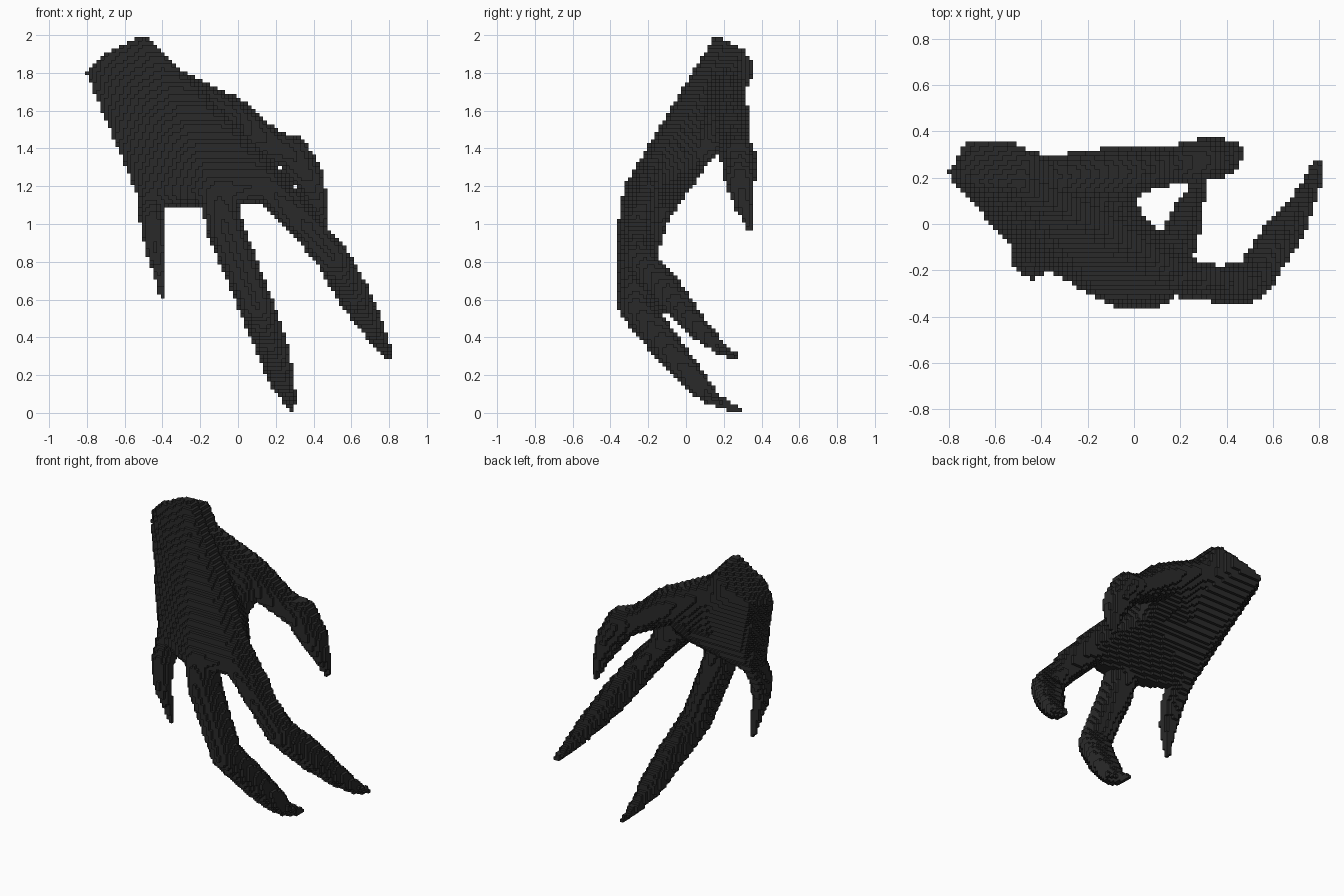
import bpy
import bmesh
from mathutils import Matrix

cube = bpy.data.objects.get("Cube")
if cube:
    bpy.data.objects.remove(cube, do_unlink=True)

COLOUR = (0.023, 0.023, 0.023, 1)
skin = bpy.data.materials.new("charcoal skin")
skin.diffuse_color = COLOUR
skin.use_nodes = True
bsdf = skin.node_tree.nodes["Principled BSDF"]
bsdf.inputs["Base Color"].default_value = COLOUR
bsdf.inputs["Roughness"].default_value = 0.8

hand = bmesh.new()


def hull(balls):
    """Add a closed skin stretched around balls given as (x, y, z, radius)."""
    part = bmesh.new()
    for x, y, z, r in balls:
        bmesh.ops.create_icosphere(part, subdivisions=2, radius=r,
                                   matrix=Matrix.Translation((x, y, z)))
    bmesh.ops.delete(part, geom=part.faces[:], context='FACES_ONLY')
    result = bmesh.ops.convex_hull(part, input=part.verts[:])
    loose = set(result["geom_interior"]) | set(result["geom_unused"])
    bmesh.ops.delete(part, geom=[v for v in loose if isinstance(v, bmesh.types.BMVert)],
                     context='VERTS')
    bmesh.ops.recalc_face_normals(part, faces=part.faces[:])
    mesh = bpy.data.meshes.new("part")
    part.to_mesh(mesh)
    part.free()
    hand.from_mesh(mesh)
    bpy.data.meshes.remove(mesh)


def finger(balls):
    """Add a tapering finger as a chain of hulls."""
    for pair in zip(balls, balls[1:]):
        hull(pair)


# Cut wrist running down to the knuckles and the heel of the hand
wrist = [(-0.785, 0.22, 1.80, 0.02), (-0.72, 0.19, 1.875, 0.02),
         (-0.50, 0.165, 1.98, 0.02), (-0.45, 0.295, 1.91, 0.02),
         (-0.55, 0.345, 1.83, 0.02), (-0.71, 0.34, 1.79, 0.02)]
pinky_knuckle = (-0.46, -0.075, 1.17, 0.075)
middle_knuckle = (-0.11, -0.235, 1.17, 0.10)
index_knuckle = (0.14, -0.22, 1.21, 0.09)
index_ridge = (0.10, -0.16, 1.345, 0.05)
heel = (-0.06, 0.08, 1.37, 0.06)
hull(wrist + [pinky_knuckle, middle_knuckle, index_knuckle, index_ridge, heel,
              (-0.49, 0.05, 1.34, 0.07), (-0.38, 0.08, 1.38, 0.07)])

# Fleshy base of the thumb
thumb_root = (-0.05, 0.225, 1.57, 0.115)
hull([(-0.42, 0.20, 1.77, 0.09), thumb_root, (-0.32, 0.10, 1.45, 0.08), heel])

# Thumb
finger([thumb_root, (0.18, 0.255, 1.415, 0.085),
        (0.285, 0.275, 1.375, 0.098), (0.375, 0.285, 1.24, 0.085),
        (0.42, 0.30, 1.12, 0.053), (0.45, 0.335, 0.98, 0.018)])

# Index finger, with a raised web behind its knuckle
index_middle = (0.36, -0.26, 0.99, 0.083)
hull([index_ridge, index_knuckle, index_middle, (0.34, -0.23, 1.08, 0.055)])
finger([index_middle, (0.505, -0.25, 0.815, 0.09),
        (0.61, -0.09, 0.63, 0.09), (0.70, 0.04, 0.475, 0.067),
        (0.765, 0.16, 0.36, 0.042), (0.79, 0.27, 0.29, 0.018)])

# Middle finger
finger([middle_knuckle, (-0.07, -0.26, 0.98, 0.103), (0.02, -0.265, 0.76, 0.097),
        (0.10, -0.265, 0.56, 0.095), (0.19, -0.08, 0.32, 0.085),
        (0.235, 0.05, 0.17, 0.07), (0.265, 0.13, 0.085, 0.042),
        (0.285, 0.275, 0.012, 0.018)])

# Little finger
finger([pinky_knuckle, (-0.455, -0.165, 1.02, 0.068), (-0.437, -0.19, 0.86, 0.05),
        (-0.415, -0.17, 0.72, 0.027), (-0.405, -0.15, 0.62, 0.015)])

mesh = bpy.data.meshes.new("clawed_hand")
hand.to_mesh(mesh)
hand.free()
mesh.materials.append(skin)
obj = bpy.data.objects.new("clawed_hand", mesh)
bpy.context.collection.objects.link(obj)

# Fuse the parts into one skin, then turn it into small cubes
fuse = obj.modifiers.new("fuse", 'REMESH')
fuse.mode = 'VOXEL'
fuse.voxel_size = 0.01
blocks = obj.modifiers.new("blocks", 'REMESH')
blocks.mode = 'BLOCKS'
blocks.octree_depth = 7
blocks.scale = 0.78
blocks.use_remove_disconnected = False
